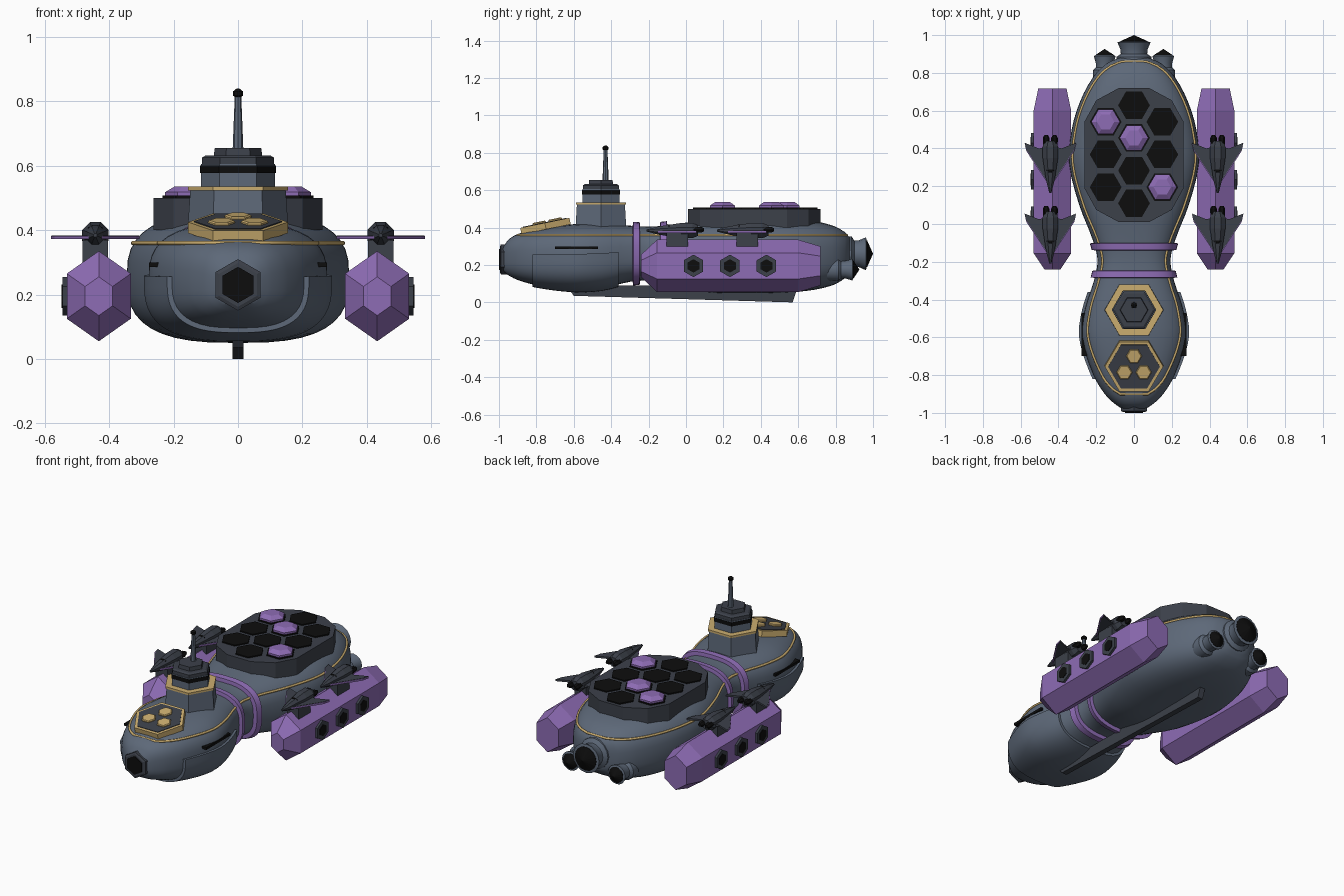
import bpy, bmesh, math
from mathutils import Matrix, Vector, Euler

if "Cube" in bpy.data.objects:
    bpy.data.objects.remove(bpy.data.objects["Cube"])

def material(name, rgb):
    m = bpy.data.materials.new(name)
    m.diffuse_color = (*rgb, 1)
    m.use_nodes = True
    m.node_tree.nodes["Principled BSDF"].inputs["Base Color"].default_value = m.diffuse_color
    return m

SLATE = material("slate", (0.11, 0.14, 0.19))
DARK = material("dark_steel", (0.045, 0.052, 0.068))
BLACK = material("black", (0.004, 0.004, 0.004))
PURPLE = material("purple", (0.27, 0.15, 0.46))
GOLD = material("gold", (0.6, 0.42, 0.16))
PI = math.pi

def finish(name, bm, mat, smooth=None):
    bmesh.ops.remove_doubles(bm, verts=bm.verts, dist=1e-5)
    bmesh.ops.recalc_face_normals(bm, faces=bm.faces)
    me = bpy.data.meshes.new(name)
    bm.to_mesh(me)
    bm.free()
    if smooth:
        me.shade_smooth()
        me.set_sharp_from_angle(angle=math.radians(smooth))
    ob = bpy.data.objects.new(name, me)
    me.materials.append(mat)
    bpy.context.collection.objects.link(ob)
    return ob

def skin(name, rings, mat, smooth=None, xf=None):
    """Bridge a series of closed point rings and cap both ends."""
    bm = bmesh.new()
    vr = [[bm.verts.new(p) for p in r] for r in rings]
    n = len(rings[0])
    for a, b in zip(vr, vr[1:]):
        for i in range(n):
            bm.faces.new((a[i], a[(i + 1) % n], b[(i + 1) % n], b[i]))
    bm.faces.new(vr[0])
    bm.faces.new(vr[-1])
    if xf:
        bm.transform(xf)
    return finish(name, bm, mat, smooth)

def place(loc, rot=(0, 0, 0)):
    return Matrix.Translation(loc) @ Euler(rot).to_matrix().to_4x4()

def turned(name, n, prof, mat, loc=(0, 0, 0), rot=(0, 0, 0), start=0, sx=1, smooth=None):
    """n-sided stack of (radius, height) along local z."""
    rings = [[(sx * r * math.cos(start + 2 * PI * i / n), r * math.sin(start + 2 * PI * i / n), h)
              for i in range(n)] for r, h in prof]
    return skin(name, rings, mat, smooth, place(loc, rot))

def slab(name, pts, z0, z1, mat, xf=None):
    return skin(name, [[(x, y, z) for x, y in pts] for z in (z0, z1)], mat, None, xf)

def box(name, lo, hi, mat):
    pts = [(lo[0], lo[1]), (hi[0], lo[1]), (hi[0], hi[1]), (lo[0], hi[1])]
    return slab(name, pts, lo[2], hi[2], mat)

# Hull stations: y, half width, bottom z, top z
ST = [(-.98, .06, .17, .29), (-.95, .105, .145, .335), (-.9, .155, .12, .365),
      (-.8, .215, .092, .393), (-.6, .277, .068, .418), (-.45, .26, .075, .42),
      (-.3, .212, .11, .41), (-.19, .193, .115, .405), (-.08, .22, .09, .415),
      (.1, .29, .055, .44), (.32, .344, .05, .455), (.5, .33, .052, .452),
      (.65, .285, .062, .44), (.78, .215, .09, .412), (.85, .145, .13, .375), (.88, .08, .17, .34)]

def slope(i, k):
    a, b = ST[max(i - 1, 0)], ST[min(i + 1, len(ST) - 1)]
    return (b[k] - a[k]) / (b[0] - a[0])

def station(y):
    i = max(j for j in range(len(ST) - 1) if ST[j][0] <= y + 1e-9 or j == 0)
    a, b = ST[i], ST[i + 1]
    d = b[0] - a[0]
    t = min(1, max(0, (y - a[0]) / d))
    return [(2*t**3 - 3*t*t + 1) * a[k] + (t**3 - 2*t*t + t) * d * slope(i, k)
            + (3*t*t - 2*t**3) * b[k] + (t**3 - t*t) * d * slope(i + 1, k) for k in (1, 2, 3)]

N = 2.8
def section(y, off=0, a0=0, a1=2 * PI, n=40):
    w, lo, hi = station(y)
    w, h, c = w + off, (hi - lo) / 2 + off, (hi + lo) / 2
    full = a1 - a0 > 6.28
    out = []
    for i in range(n):
        a = a0 + (a1 - a0) * i / (n if full else n - 1)
        co, si = math.cos(a), math.sin(a)
        out.append((w * math.copysign(abs(co) ** (2 / N), co), y,
                    c + h * math.copysign(abs(si) ** (2 / N), si)))
    return out

# Main hull, neck rings and lower bow armour
ys = [s[0] + (e[0] - s[0]) * f for s, e in zip(ST, ST[1:]) for f in (0, .33, .67)] + [.88]
skin("hull", [section(y) for y in ys], SLATE, 40)
for y in (-.265, -.12):
    skin("neck_ring", [section(y - .02, .004), section(y - .017, .022),
                       section(y + .017, .022), section(y + .02, .004)], PURPLE, 30)
skin("bow_armour", [section(-.82 + .046 * i, .014, PI - .03, 2 * PI + .03) for i in range(11)], SLATE, 40)

# Gold trim line at constant height round the hull
ZT = .36
right = []
for y in [-.9 + i * .022 for i in range(81)]:
    w, lo, hi = station(y)
    t = (ZT - (hi + lo) / 2) / ((hi - lo) / 2)
    if t < .98:
        right.append((w * (1 - abs(t) ** N) ** (1 / N) + .002, y, ZT))
loop = right + [(-x, y, z) for x, y, z in reversed(right)]
cu = bpy.data.curves.new("hull_trim", 'CURVE')
cu.dimensions = '3D'
cu.bevel_depth = .007
cu.bevel_resolution = 1
sp = cu.splines.new('POLY')
sp.points.add(len(loop) - 1)
for p, c in zip(sp.points, loop):
    p.co = (*c, 1)
sp.use_cyclic_u = True
cu.materials.append(GOLD)
bpy.context.collection.objects.link(bpy.data.objects.new("hull_trim", cu))

# Keel fin, drawn in side profile
keel = [(-.64, .09), (-.6, .035), (.57, 0), (.6, .09)]
skin("keel", [[(x, y, z) for y, z in keel] for x in (-.017, .017)], DARK)

# Bow port and side slots
turned("bow_port_frame", 6, [(.08, 0), (.08, .04), (.068, .045)], DARK, (0, -.95, .23), (PI / 2, 0, 0), PI / 2)
turned("bow_port", 6, [(.056, 0), (.056, .05)], BLACK, (0, -.95, .23), (PI / 2, 0, 0), PI / 2)
for s in (-1, 1):
    xs = sorted((s * .22, s * .277))
    box("side_slot", (xs[0], -.7, .285), (xs[1], -.47, .3), BLACK)

# Bow emblem plate with three hex studs
tilt = (math.radians(11.5), 0, 0)
plate = (0, -.755, .425)
turned("bow_plate", 6, [(.155, -.035), (.155, 0)], GOLD, plate, tilt)
turned("bow_plate_inset", 6, [(.137, -.01), (.137, .003)], DARK, plate, tilt)
for x, y in ((0, .058), (-.051, -.03), (.051, -.03)):
    p = place(plate, tilt) @ Vector((x, y, 0))
    turned("bow_stud", 6, [(.042, 0), (.042, .008), (.037, .012)], GOLD, p, tilt)

# Command tower and mast
T = (0, -.455, 0)
turned("tower_base", 6, [(.158, .38), (.148, .525)], SLATE, T)
turned("tower_trim", 6, [(.155, .523), (.155, .535)], GOLD, T)
turned("tower_upper", 6, [(.115, .53), (.115, .605)], SLATE, T)
turned("tower_window", 6, [(.118, .577), (.118, .6)], BLACK, T)
turned("tower_roof", 6, [(.112, .6), (.112, .625), (.1, .632), (.075, .632), (.072, .655)], DARK, T)
turned("mast", 8, [(.017, .64), (.01, .82)], SLATE, (0, -.43, 0))
turned("mast_tip", 8, [(.006, .81), (.016, .818), (.016, .83), (.005, .839)], BLACK, (0, -.43, 0))

# Launch deck with hexagonal cells
half = [(.08, .72), (.2, .655), (.263, .54), (.263, .19), (.2, .075), (.08, .01)]
slab("deck", half + [(-x, y) for x, y in reversed(half)], .40, .5, DARK)
cells = [(0, .11 + .173 * i) for i in range(4)] + [(s * .15, .195 + .173 * i) for s in (-1, 1) for i in range(3)]
domed = {4 + 2, 2, 7}
for i, (x, y) in enumerate(cells):
    turned("deck_cell", 6, [(.084, .49), (.084, .507)], BLACK, (x, y, 0))
    if i in domed:
        turned("cell_dome", 6, [(.076, .5), (.076, .518), (.046, .536)], PURPLE, (x, y, 0))

# Side pods with outboard ports
for s in (-1, 1):
    turned("side_pod", 6, [(.06, -.24), (.14, -.155), (.14, .6), (.105, .718)], PURPLE,
           (s * .432, 0, .195), (-PI / 2, 0, 0), PI / 2, sx=.82)
    for y in (.04, .235, .43):
        turned("pod_port_frame", 6, [(.06, 0), (.06, .115)], DARK, (s * .43, y, .195), (0, s * PI / 2, 0))
        turned("pod_port", 6, [(.036, 0), (.036, .118)], BLACK, (s * .43, y, .195), (0, s * PI / 2, 0))

# Docked fighters on their pedestals
def fighter(cx, cy):
    xf = Matrix.Translation((cx, cy, .38))
    box("pedestal", (cx - .04, cy - .06, .29), (cx + .04, cy + .055, .37), DARK)
    turned("fighter_body", 8, [(.006, -.165), (.024, -.1), (.044, .02), (.044, .08), (.03, .11)], DARK,
           (cx, cy, .384), (-PI / 2, 0, 0), PI / 8)
    turned("fighter_canopy", 6, [(.022, .39), (.022, .408), (.012, .415)], BLACK, (cx, cy - .045, 0))
    for s in (-1, 1):
        wing = [(.02, -.1), (.125, .06), (.136, .1), (.06, .07), (.02, .08)]
        slab("fighter_wing", [(s * x, y) for x, y in wing], -.007, .004, DARK, xf)
        edge = [(.02, -.106), (.127, .056), (.137, .1), (.125, .063), (.02, -.095)]
        slab("wing_edge", [(s * x, y) for x, y in edge], -.008, .002, PURPLE, xf)
        turned("fighter_engine", 6, [(.016, .06), (.018, .125), (.01, .14)], BLACK,
               (cx + s * .022, cy, .388), (-PI / 2, 0, 0))

for s in (-1, 1):
    for y in (.33, -.045):
        fighter(s * .443, y)

# Rear engines
for name, loc, k in (("main_engine", (0, .84, .26), 1), ("left_engine", (-.155, .77, .175), .66),
                     ("right_engine", (.155, .77, .175), .66)):
    L = 1 if k == 1 else .98
    bell = [(.085, -.08), (.093, .02), (.093, .045), (.07, .06), (.072, .085), (.088, .122), (.074, .126)]
    turned(name, 16, [(r * k, h * L) for r, h in bell], SLATE, loc, (-PI / 2, 0, 0), smooth=30)
    turned(name + "_core", 16, [(.072 * k, .11 * L), (.072 * k, .128 * L), (0.0001, .16 * L)], BLACK,
           loc, (-PI / 2, 0, 0))
